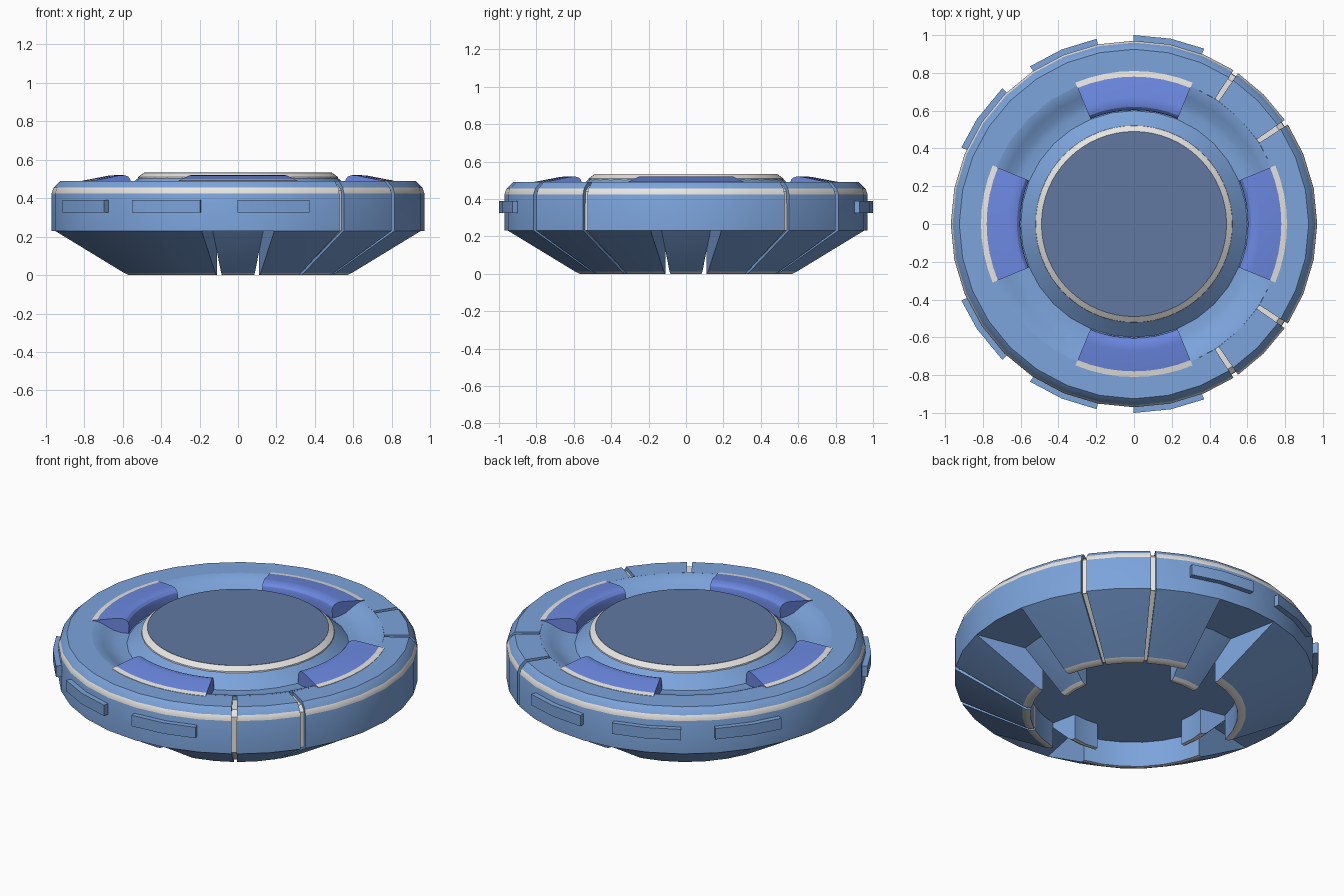
import bpy
import bmesh
from math import radians, sin, cos

cube = bpy.data.objects.get("Cube")
if cube:
    bpy.data.objects.remove(cube, do_unlink=True)


def make_material(name, rgb):
    mat = bpy.data.materials.new(name)
    mat.use_nodes = True
    mat.diffuse_color = (*rgb, 1)
    mat.node_tree.nodes["Principled BSDF"].inputs["Base Color"].default_value = (*rgb, 1)
    return mat


BODY = make_material("body blue", (0.20, 0.37, 0.71))
WHITE = make_material("trim white", (0.80, 0.79, 0.76))
PAD = make_material("pad violet blue", (0.15, 0.25, 0.76))
PLATE = make_material("slate blue", (0.12, 0.19, 0.36))

STEP = 11.25            # angular width of one facet
HALF_SEAM = 0.85        # half the angular width of a seam
SEAMS = [3 * STEP, 5 * STEP]


def sweep(bm, profile, start, end, white=(), step=STEP):
    """Turn a closed (r, z) profile about z; edges listed in white use slot 1."""
    full = end - start >= 360
    angles = [start]
    k = int(start // step) + 1
    while k * step < end - 0.01:
        if k * step > start + 0.01:
            angles.append(k * step)
        k += 1
    if not full:
        angles.append(end)
    rings = [[bm.verts.new((r * cos(radians(a)), r * sin(radians(a)), z))
              for r, z in profile] for a in angles]
    pairs = list(zip(rings, rings[1:]))
    if full:
        pairs.append((rings[-1], rings[0]))
    n = len(profile)
    for a, b in pairs:
        for i in range(n):
            j = (i + 1) % n
            face = bm.faces.new((a[i], b[i], b[j], a[j]))
            face.material_index = int(i in white)
    if not full:
        bm.faces.new(rings[0])
        bm.faces.new(rings[-1])


def finish(name, bm, *mats):
    bmesh.ops.recalc_face_normals(bm, faces=bm.faces[:])
    mesh = bpy.data.meshes.new(name)
    bm.to_mesh(mesh)
    bm.free()
    for mat in mats:
        mesh.materials.append(mat)
    mesh.shade_smooth()
    mesh.set_sharp_from_angle(angle=radians(28))
    obj = bpy.data.objects.new(name, mesh)
    bpy.context.collection.objects.link(obj)
    return obj


# Outer rim with a white edge stripe, split at the seams
rim = [(0.79, 0.49), (0.925, 0.49), (0.96, 0.455), (0.97, 0.425), (0.97, 0.23), (0.79, 0.23)]
rim_seam = [(0.79, 0.468), (0.915, 0.468), (0.948, 0.44), (0.95, 0.23), (0.79, 0.23)]
cuts = [-s for s in reversed(SEAMS)] + SEAMS
bm_rim, bm_seam = bmesh.new(), bmesh.new()
for s, following in zip(cuts, cuts[1:] + [cuts[0] + 360]):
    sweep(bm_rim, rim, s + HALF_SEAM, following - HALF_SEAM, white=(2,))
    sweep(bm_seam, rim_seam, s - HALF_SEAM, s + HALF_SEAM)
finish("outer_rim", bm_rim, BODY, WHITE)

# Dished channel on the top
bm = bmesh.new()
sweep(bm, [(0.79, 0.49), (0.765, 0.485), (0.73, 0.468), (0.69, 0.446), (0.65, 0.436),
           (0.60, 0.434), (0.52, 0.505), (0.45, 0.505), (0.45, 0.23), (0.79, 0.23)], 0, 360)
finish("top_channel", bm, BODY)

# Lower hull: sloped quarters with recessed slots between them
hull = [(0.97, 0.23), (0.605, 0.012), (0.58, 0), (0.56, 0), (0.56, 0.23)]
hull_seam = [(0.94, 0.23), (0.575, 0.012), (0.56, 0.012), (0.56, 0.23)]
slot = [(0.67, 0.23), (0.45, 0.012), (0.43, 0), (0.41, 0), (0.41, 0.23)]
bm_hull, bm_slot = bmesh.new(), bmesh.new()
for q in range(4):
    base = 90 * q
    edges = [base + STEP]
    if q in (0, 3):
        for s in SEAMS:
            edges += [base + s - HALF_SEAM, base + s + HALF_SEAM]
            sweep(bm_seam, hull_seam, base + s - HALF_SEAM, base + s + HALF_SEAM)
    edges.append(base + 90 - STEP)
    for a, b in zip(edges[::2], edges[1::2]):
        sweep(bm_hull, hull, a, b, white=(1, 2))
    sweep(bm_slot, slot, base - STEP, base + STEP, white=(1, 2))
finish("lower_hull", bm_hull, BODY, WHITE)
finish("hull_slots", bm_slot, BODY, WHITE)
finish("seam_inlays", bm_seam, WHITE)


def drum(name, radius, low, high, mat):
    bm = bmesh.new()
    bmesh.ops.create_cone(bm, cap_ends=True, segments=64, radius1=radius,
                          radius2=radius, depth=high - low)
    bmesh.ops.translate(bm, verts=bm.verts[:], vec=(0, 0, (low + high) / 2))
    return finish(name, bm, mat)


# Underside cavity ceiling and the round top plate
drum("cavity_ceiling", 0.57, 0.15, 0.22, BODY)
drum("top_plate", 0.49, 0.48, 0.533, PLATE)

# White ring around the top plate
bm = bmesh.new()
sweep(bm, [(0.523, 0.49), (0.52, 0.51), (0.49, 0.532), (0.47, 0.532), (0.47, 0.49)],
      0, 360, step=STEP / 2)
finish("top_ring", bm, WHITE)

# Four raised pads with a white outer strip
pad = [(0.605, 0.42), (0.603, 0.485), (0.608, 0.502), (0.62, 0.514), (0.64, 0.52), (0.67, 0.518),
       (0.78, 0.497), (0.81, 0.492), (0.81, 0.42)]
for q, side in enumerate(("left", "back", "right", "front")):
    bm = bmesh.new()
    sweep(bm, pad, 90 * q - 2 * STEP, 90 * q + 2 * STEP, white=(6, 7), step=STEP / 2)
    finish(side + "_pad", bm, PAD, WHITE)

# Raised plates around the right half of the rim
bm = bmesh.new()
for middle in (79.2, 112.4, 145.1):
    for m in (middle, 360 - middle):
        sweep(bm, [(0.95, 0.325), (1, 0.325), (1, 0.39), (0.95, 0.39)], m - 11, m + 11)
finish("rim_plates", bm, BODY)
